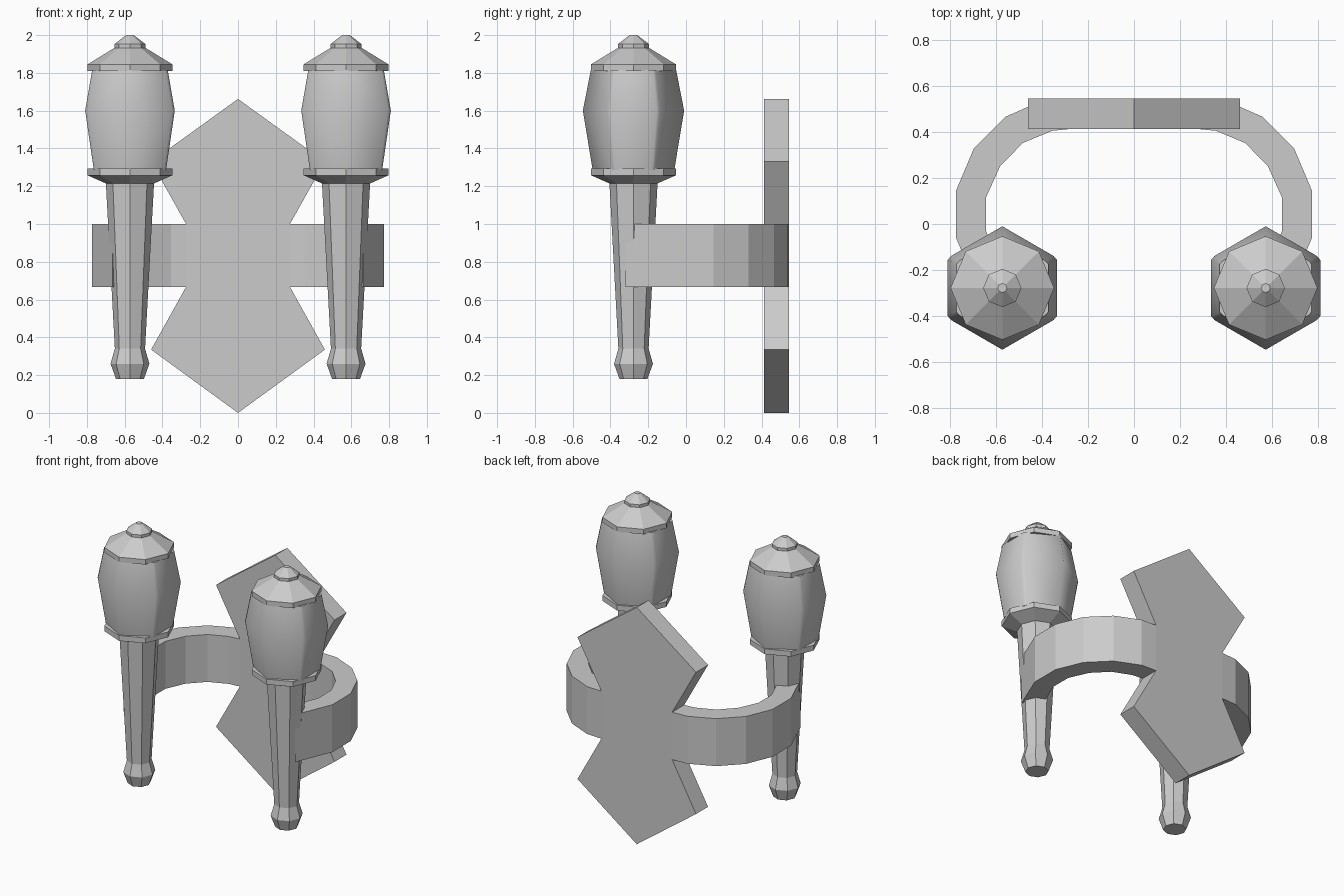
import bpy, bmesh
from math import cos, sin, pi, radians

if "Cube" in bpy.data.objects:
    bpy.data.objects.remove(bpy.data.objects["Cube"])

TX, TY = 0.572, -0.278   # torch axis


def finish(name, bm, mirror=False, smooth=None):
    bmesh.ops.recalc_face_normals(bm, faces=bm.faces)
    me = bpy.data.meshes.new(name)
    bm.to_mesh(me)
    bm.free()
    ob = bpy.data.objects.new(name, me)
    bpy.context.collection.objects.link(ob)
    if smooth:
        bpy.ops.object.select_all(action='DESELECT')
        ob.select_set(True)
        bpy.context.view_layer.objects.active = ob
        bpy.ops.object.shade_smooth_by_angle(angle=radians(smooth))
    if mirror:
        mod = ob.modifiers.new("mirror", 'MIRROR')
        mod.use_mirror_merge = False
    return ob


def loft(rings, cap_start=True, cap_end=True):
    """Skin a series of closed rings of equal length."""
    bm = bmesh.new()
    vs = [[bm.verts.new(p) for p in r] for r in rings]
    n = len(vs[0])
    for a, b in zip(vs, vs[1:]):
        for i in range(n):
            j = (i + 1) % n
            bm.faces.new((a[i], a[j], b[j], b[i]))
    if cap_start:
        bm.faces.new(vs[0])
    if cap_end:
        bm.faces.new(vs[-1])
    return bm


def turned(name, profile, section, smooth=None):
    """Scale a cross-section along (radius, z) pairs at the torch axis."""
    rings = [[(TX + x * r, TY + y * r, z) for x, y in section] for r, z in profile]
    return finish(name, loft(rings), True, smooth)


octagon = [(cos(i * pi / 4), sin(i * pi / 4)) for i in range(8)]
# hexagon with a point to the front, side corners slightly clipped
q = [(0.885, 0.455), (0.885, -0.455)]
lantern = [(0, 1), (0.83, 0.52), *q, (0.83, -0.52),
           (0, -1), (-0.83, -0.52), (-0.885, -0.455), (-0.885, 0.455), (-0.83, 0.52)]

# Torches
turned("torch_handle", [(0.074, 0.18), (0.103, 0.26), (0.08, 0.34), (0.128, 1.225)], octagon)
turned("torch_collar", [(0.128, 1.215), (0.225, 1.258), (0.225, 1.295)], octagon)
turned("torch_lantern", [(0.216, 1.285), (0.268, 1.6), (0.226, 1.815)], lantern, 65)
turned("torch_cap", [(0.225, 1.81), (0.225, 1.845), (0.083, 1.932),
                     (0.083, 1.952), (0.02, 2.0)], octagon)

# Curved arm: outer and inner plan points, from the plate to inside the handle
outer = [(0.275, 0.546), (0.39, 0.54), (0.56, 0.465), (0.695, 0.33),
         (0.773, 0.145), (0.773, -0.06), (0.665, -0.32)]
inner = [(0.275, 0.413), (0.355, 0.405), (0.483, 0.352), (0.582, 0.25),
         (0.643, 0.115), (0.643, -0.03), (0.575, -0.19)]
rings = [[(*o, 0.667), (*i, 0.667), (*i, 1.0), (*o, 1.0)] for o, i in zip(outer, inner)]
finish("bracket_arm", loft(rings, cap_start=False), True)

# Wall plate
half = [(0.46, 0.335), (0.275, 0.667), (0.275, 1.0), (0.46, 1.33)]
outline = [(0, 0), *half, (0, 1.662), *[(-x, z) for x, z in reversed(half)]]
finish("wall_plate", loft([[(x, y, z) for x, z in outline] for y in (0.413, 0.546)]))
